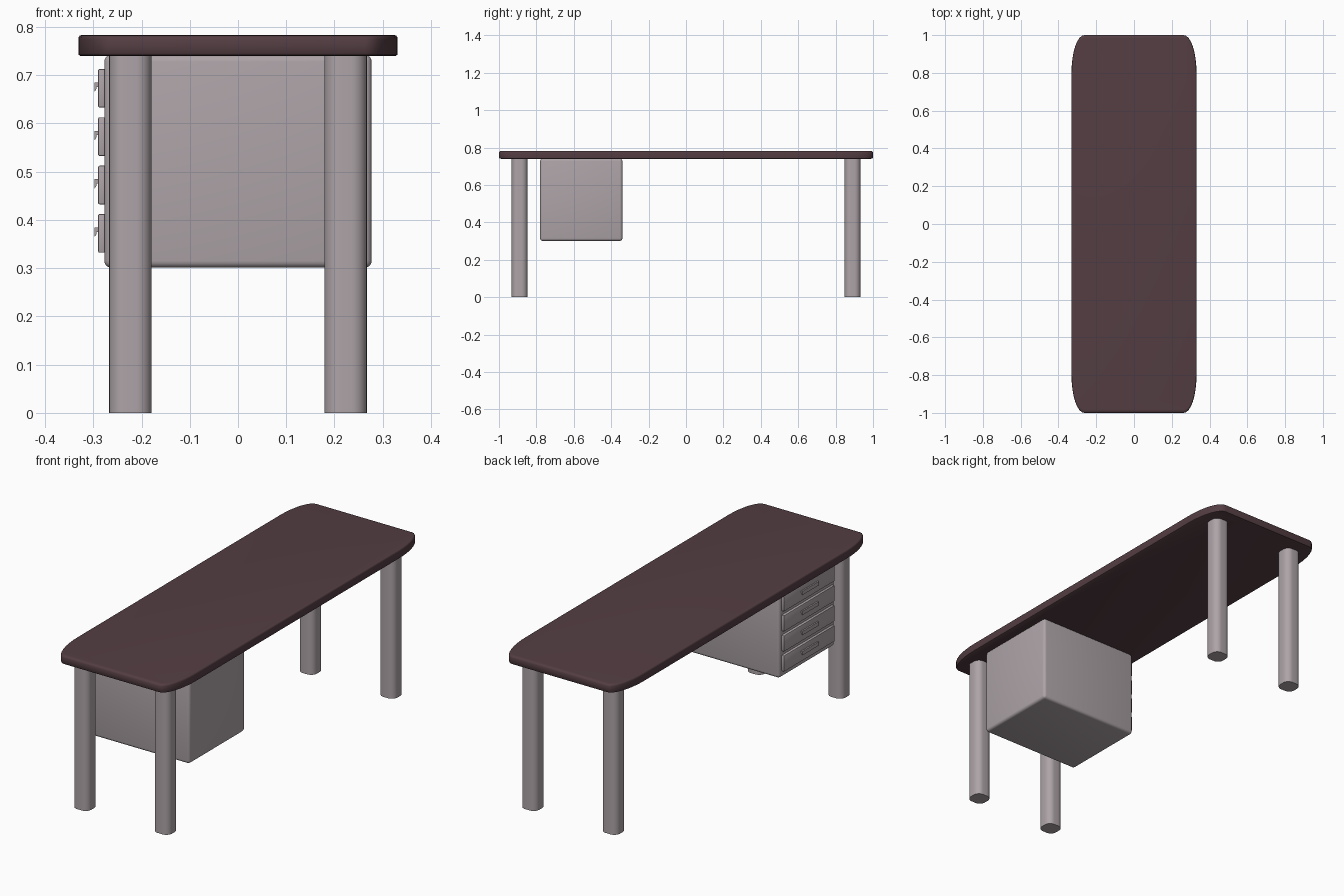
import bpy, bmesh, math

if "Cube" in bpy.data.objects:
    bpy.data.objects.remove(bpy.data.objects["Cube"])


def material(name, rgb):
    m = bpy.data.materials.new(name)
    m.diffuse_color = (*rgb, 1)
    m.use_nodes = True
    m.node_tree.nodes["Principled BSDF"].inputs["Base Color"].default_value = m.diffuse_color
    return m


BROWN = material("dark brown", (0.087, 0.047, 0.055))
GREY = material("warm grey", (0.42, 0.37, 0.39))


def finish(name, bm, mat, angle=40):
    bmesh.ops.recalc_face_normals(bm, faces=bm.faces)
    me = bpy.data.meshes.new(name)
    bm.to_mesh(me)
    bm.free()
    ob = bpy.data.objects.new(name, me)
    bpy.context.collection.objects.link(ob)
    me.materials.append(mat)
    bpy.ops.object.select_all(action='DESELECT')
    ob.select_set(True)
    bpy.context.view_layer.objects.active = ob
    bpy.ops.object.shade_smooth_by_angle(angle=math.radians(angle))
    return ob


def rounded_rect(hx, hy, rx, ry, n=8):
    """Outline of a rectangle with elliptical corners."""
    pts = []
    for q, (sx, sy) in enumerate([(1, 1), (-1, 1), (-1, -1), (1, -1)]):
        for i in range(n + 1):
            a = (q + i / n) * math.pi / 2
            pts.append((sx * (hx - rx) + rx * math.cos(a),
                        sy * (hy - ry) + ry * math.sin(a)))
    return pts


def slab(name, c, hx, hy, rx, ry, rings, mat):
    """Stack of rounded outlines; each ring is (inset x, inset y, z)."""
    bm = bmesh.new()
    loops = []
    for ix, iy, z in rings:
        loops.append([bm.verts.new((c[0] + x, c[1] + y, z)) for x, y in
                      rounded_rect(hx - ix, hy - iy, rx - ix, ry - iy)])
    n = len(loops[0])
    for a, b in zip(loops, loops[1:]):
        for i in range(n):
            j = (i + 1) % n
            bm.faces.new((a[i], a[j], b[j], b[i]))
    bm.faces.new(loops[0])
    bm.faces.new(loops[-1])
    return finish(name, bm, mat)


def box(name, lo, hi, bevel, segs, mat):
    bm = bmesh.new()
    bmesh.ops.create_cube(bm, size=1)
    for v in bm.verts:
        v.co = [lo[i] + (v.co[i] + 0.5) * (hi[i] - lo[i]) for i in range(3)]
    bmesh.ops.bevel(bm, geom=bm.edges[:], offset=bevel, segments=segs,
                    profile=0.5, affect='EDGES')
    return finish(name, bm, mat)


# Table top with softened rims
rim = [(0.004, 0.012, 0.74), (0.001, 0.003, 0.742), (0, 0, 0.746),
       (0, 0, 0.774), (0.001, 0.003, 0.779), (0.003, 0.008, 0.782),
       (0.006, 0.018, 0.783)]
slab("table_top", (0, 0), 0.331, 1.0, 0.068, 0.2, rim, BROWN)

# Four rounded legs
for sx, side in ((-1, "left"), (1, "right")):
    for sy, end in ((-1, "front"), (1, "back")):
        slab(f"{end}_{side}_leg", (sx * 0.223, sy * 0.89), 0.044, 0.043,
             0.032, 0.032, [(0, 0, 0), (0, 0, 0.745)], GREY)

# Hanging cabinet
box("cabinet", (-0.277, -0.78, 0.301), (0.277, -0.34, 0.742), 0.014, 4, GREY)

# Drawer fronts with hooked pull handles
for k in range(4):
    z = 0.372 + 0.1003 * k
    box(f"drawer_front_{k + 1}", (-0.29, -0.76, z - 0.04),
        (-0.27, -0.36, z + 0.04), 0.003, 2, GREY)
    profile = [(-0.288, z + 0.012), (-0.297, z + 0.012), (-0.297, z - 0.007),
               (-0.294, z - 0.003), (-0.293, z + 0.003), (-0.288, z + 0.003)]
    bm = bmesh.new()
    ends = [[bm.verts.new((x, y, h)) for x, h in profile]
            for y in (-0.625, -0.495)]
    for i in range(len(profile)):
        j = (i + 1) % len(profile)
        bm.faces.new((ends[0][i], ends[0][j], ends[1][j], ends[1][i]))
    for e in ends:
        bm.faces.new(e)
    finish(f"drawer_handle_{k + 1}", bm, GREY, 30)
